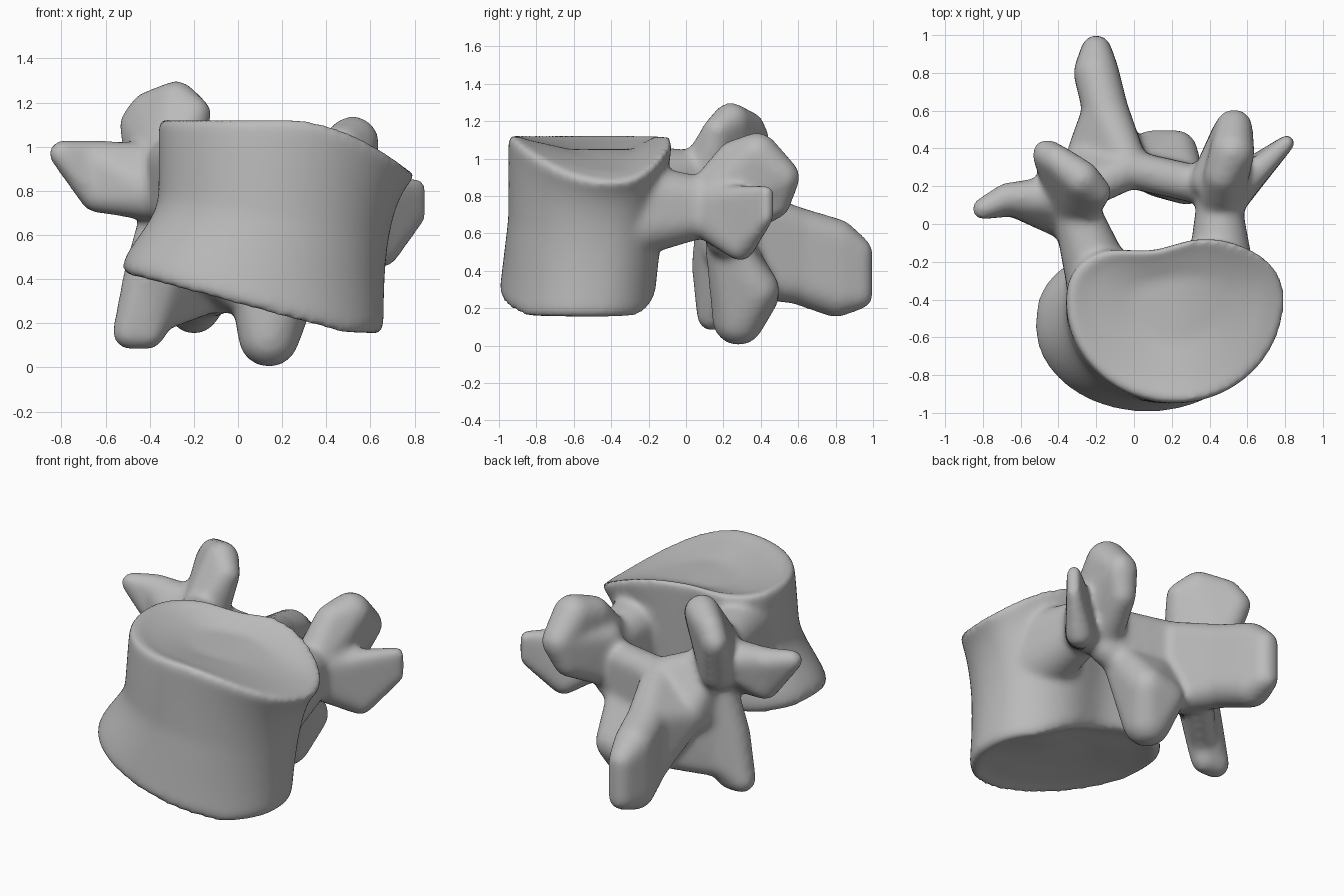
import bpy, bmesh, math
from mathutils import Matrix

cube = bpy.data.objects.get("Cube")
if cube:
    bpy.data.objects.remove(cube, do_unlink=True)

# Bone colour
bone = bpy.data.materials.new("bone grey")
bone.use_nodes = True
grey = (.5, .5, .5, 1)
bone.diffuse_color = grey
bone.node_tree.nodes["Principled BSDF"].inputs["Base Color"].default_value = grey

# Standard bone thicknesses, as radii
EDGE, THIN, SLIM, MEDIUM, THICK, BROAD = .04, .06, .08, .1, .12, .18
SEGMENTS = 72
LEVELS = 12

bm = bmesh.new()


def post(x, y, low, high, radius):
    """Upright pair of balls, the skeleton of a plate edge."""
    return [(x, y, low, radius), (x, y, high, radius)]


def knob(x, y, z, radius):
    """Single ball, the skeleton of a rounded tip."""
    return [(x, y, z, radius)]


def stretch_skin(*groups):
    """Closed convex skin stretched around the balls of all groups."""
    part = bmesh.new()
    for group in groups:
        for x, y, z, radius in group:
            bmesh.ops.create_icosphere(part, subdivisions=3, radius=radius,
                                       matrix=Matrix.Translation((x, y, z)))
    result = bmesh.ops.convex_hull(part, input=part.verts)
    leftover = {item for item in result["geom_interior"] + result["geom_unused"]
                if isinstance(item, bmesh.types.BMVert)}
    bmesh.ops.delete(part, geom=list(leftover), context='VERTS')
    bmesh.ops.recalc_face_normals(part, faces=part.faces)
    piece = bpy.data.meshes.new("piece")
    part.to_mesh(piece)
    part.free()
    bm.from_mesh(piece)
    bpy.data.meshes.remove(piece)


def chain(*groups):
    """Skin each neighbouring pair of groups in turn."""
    for here, following in zip(groups, groups[1:]):
        stretch_skin(here, following)


def mix(start, end, amount):
    return start + (end - start) * amount


def body_ring(level, scale=1, dish=0):
    """Kidney outline at a level between lower (0) and upper (1) end plate."""
    rise = min(1, level / .55)
    right = mix(-.53, -.36, rise * rise * (3 - 2 * rise))
    left = mix(.66, .81, level ** 3)
    front = mix(-1, -.95, min(1, level * 2))
    back = mix(-.11, -.05, level)
    widest = mix(-.55, -.4, level)
    ring = []
    for step in range(SEGMENTS):
        angle = math.tau * step / SEGMENTS
        across, along = math.cos(angle), math.sin(angle)
        x = (left + right + (left - right) * across * scale) / 2
        if along > 0:
            # Broad back half, hollowed towards the canal
            y = mix(widest, back, along ** .8 * scale)
            y -= .08 * scale * along * math.exp(-((x - .08) / .22) ** 2)
        else:
            y = mix(widest, front, -along * scale)
        # Both end plates slope down to the left
        floor = max(.145, .28 - .27 * x) + .08 * max(0, along) ** 4 * scale
        roof = 1.13 - .7 * max(0, x - .2) ** 2
        ring.append(bm.verts.new((x, y, mix(floor, roof, level) + dish)))
    return ring


# Vertebral body: lofted waist between dished end plates
rings = [body_ring(0, .4, .06), body_ring(0, .8, .03), body_ring(0, .96)]
rings += [body_ring(mix(.05, .97, step / LEVELS)) for step in range(LEVELS + 1)]
rings += [body_ring(1, .97), body_ring(1, .8, -.03), body_ring(1, .4, -.08)]
for lower, upper in zip(rings, rings[1:]):
    for i in range(SEGMENTS):
        j = (i + 1) % SEGMENTS
        bm.faces.new((lower[i], lower[j], upper[j], upper[i]))
bm.faces.new(rings[0][::-1])
bm.faces.new(rings[-1])

# Pedicles, flaring into the body
left_pedicle = post(.45, .1, .7, .78, THICK)
right_pedicle = post(-.31, .08, .78, .92, THICK)
stretch_skin(post(.46, -.28, .65, .8, BROAD), left_pedicle)
stretch_skin(post(-.18, -.3, .72, .9, BROAD), right_pedicle)

# Superior articular processes
left_facet = knob(.53, .51, .9, MEDIUM)
stretch_skin(left_facet, knob(.47, .26, 1, MEDIUM), knob(.52, .38, 1.02, THICK),
             left_pedicle)
stretch_skin(left_facet, knob(.49, .48, .76, SLIM),
             post(.4, .23, .65, .85, MEDIUM))
stretch_skin(knob(-.46, .37, 1.1, SLIM), knob(-.41, .34, 1.17, SLIM),
             knob(-.28, .24, 1.2, MEDIUM), knob(-.2, .17, 1.15, SLIM),
             knob(-.4, .26, .85, MEDIUM), right_pedicle)

# Transverse processes
chain(post(.81, .43, .68, .82, EDGE),
      knob(.65, .29, .53, SLIM) + knob(.58, .21, .78, SLIM),
      left_pedicle)
chain(knob(-.8, .08, .97, THIN),
      knob(-.67, .14, .95, SLIM) + knob(-.64, .12, .78, SLIM),
      knob(-.4, .14, .9, THICK) + knob(-.37, .04, .78, THICK))

# Laminae closing the canal, continued into the spinous process
ridge = post(-.02, .29, .36, .75, MEDIUM)
right_wall = post(-.3, .16, .55, .85, MEDIUM)
right_flank = knob(-.26, .36, .58, MEDIUM)
stretch_skin(post(.38, .2, .58, .74, MEDIUM), ridge)
stretch_skin(right_wall, ridge, right_flank)
chain(ridge + right_flank,
      post(-.15, .6, .34, .62, THICK),
      post(-.2, .8, .27, .56, THICK),
      post(-.2, .92, .27, .5, SLIM))

# Inferior articular processes
right_tip = knob(-.49, .14, .16, SLIM) + knob(-.41, .14, .16, SLIM)
stretch_skin(right_tip, knob(-.42, .13, .42, MEDIUM), right_wall,
             knob(-.28, .22, .35, SLIM))
stretch_skin(knob(-.38, .16, .23, SLIM), right_wall,
             post(-.14, .4, .32, .5, SLIM))
stretch_skin(knob(.14, .28, .14, THICK + .02), knob(.22, .38, .3, THICK),
             knob(.1, .38, .27, THICK), knob(.28, .2, .55, MEDIUM),
             knob(.05, .28, .5, MEDIUM))

mesh = bpy.data.meshes.new("vertebra")
bmesh.ops.triangulate(bm, faces=bm.faces)
bm.to_mesh(mesh)
bm.free()
mesh.materials.append(bone)
vertebra = bpy.data.objects.new("vertebra", mesh)
bpy.context.collection.objects.link(vertebra)

# Fuse the parts into one skin and soften the joins
fuse = vertebra.modifiers.new("fuse", 'REMESH')
fuse.mode = 'VOXEL'
fuse.voxel_size = .018
fuse.use_smooth_shade = True
soften = vertebra.modifiers.new("soften", 'SMOOTH')
soften.factor = .5
soften.iterations = 16
